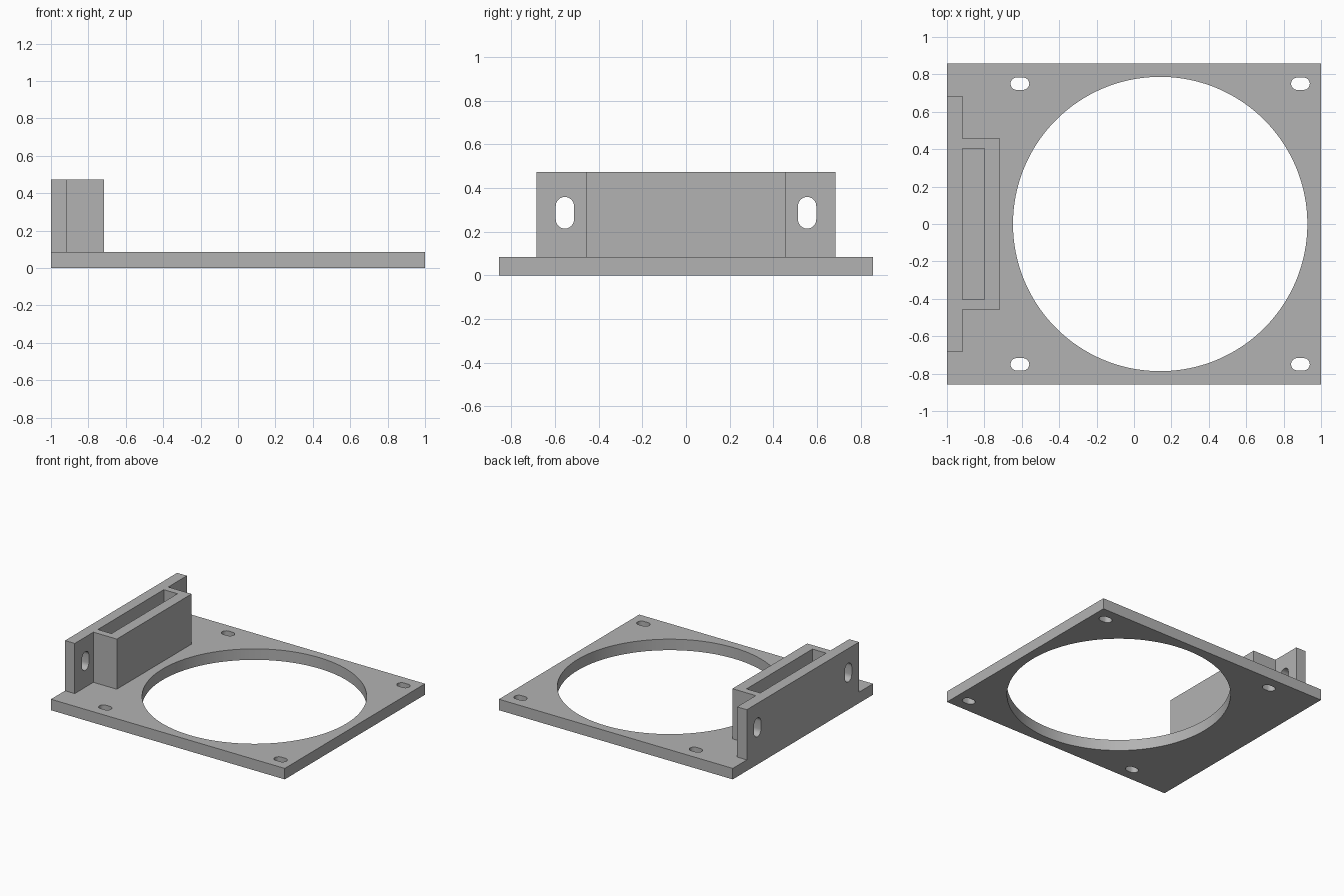
import bpy
import bmesh
from math import cos, sin, pi, radians
from mathutils import Matrix, Vector

cube = bpy.data.objects.get("Cube")
if cube:
    bpy.data.objects.remove(cube, do_unlink=True)

grey = bpy.data.materials.new("plain_grey")
grey.use_nodes = True
colour = (0.45, 0.45, 0.45, 1)
grey.diffuse_color = colour
grey.node_tree.nodes["Principled BSDF"].inputs["Base Color"].default_value = colour


def prism(name, outline, low, high, matrix=Matrix()):
    """Extrude a counter-clockwise outline from low to high, then place it."""
    bm = bmesh.new()
    face = bm.faces.new([bm.verts.new((x, y, low)) for x, y in outline])
    result = bmesh.ops.extrude_face_region(bm, geom=[face])
    top = [v for v in result["geom"] if isinstance(v, bmesh.types.BMVert)]
    bmesh.ops.translate(bm, vec=(0, 0, high - low), verts=top)
    bm.transform(matrix)
    bmesh.ops.recalc_face_normals(bm, faces=bm.faces)
    mesh = bpy.data.meshes.new(name)
    bm.to_mesh(mesh)
    bm.free()
    mesh.materials.append(grey)
    obj = bpy.data.objects.new(name, mesh)
    bpy.context.collection.objects.link(obj)
    return obj


def rectangle(x0, x1, y):
    return [(x0, -y), (x1, -y), (x1, y), (x0, y)]


def circle(cx, radius, count):
    return [(cx + radius * cos(2 * pi * i / count),
             radius * sin(2 * pi * i / count)) for i in range(count)]


def slot(length, width, steps=12):
    """Outline with round ends, long along x."""
    r, points = width / 2, []
    for side, start in ((1, -pi / 2), (-1, pi / 2)):
        for i in range(steps + 1):
            a = start + pi * i / steps
            points.append((side * (length / 2 - r) + r * cos(a), r * sin(a)))
    return points


def cut(obj, cutters):
    """Subtract each cutter and remove it afterwards."""
    bpy.ops.object.select_all(action="DESELECT")
    bpy.context.view_layer.objects.active = obj
    obj.select_set(True)
    for cutter in cutters:
        cutter.hide_render = True
        mod = obj.modifiers.new("cut", "BOOLEAN")
        mod.operation = "DIFFERENCE"
        mod.solver = "EXACT"
        mod.object = cutter
        bpy.ops.object.modifier_apply(modifier=mod.name)
        bpy.data.objects.remove(cutter, do_unlink=True)
    bpy.ops.object.shade_smooth_by_angle(angle=radians(30))


THICK, TOP = 0.085, 0.473

# Base plate with the large opening and four corner slots
plate = prism("base_plate", rectangle(-1, 1, 0.857), 0, THICK)
cutters = [prism("opening_cutter", circle(0.14, 0.787, 128), -0.1, 0.2)]
for x in (-0.61, 0.89):
    for y in (-0.75, 0.75):
        cutters.append(prism("corner_slot_cutter", slot(0.1, 0.066), -0.1, 0.2,
                             Matrix.Translation((x, y, 0))))
cut(plate, cutters)

# Upright holder: mounting flange and housing in one stepped profile
half = [(-1, 0.685), (-0.917, 0.685), (-0.917, 0.457), (-0.717, 0.457)]
outline = half + [(x, -y) for x, y in reversed(half)]
holder = prism("upright_holder", outline, THICK, TOP)

# Open pocket and upright slots through the flange ears
cutters = [prism("pocket_cutter", rectangle(-0.917, -0.8, 0.403), 0, 1)]
upright = Matrix.Rotation(pi / 2, 4, "Y")
for y in (-0.555, 0.555):
    place = Matrix.Translation(Vector((-0.96, y, 0.287))) @ upright
    cutters.append(prism("ear_slot_cutter", slot(0.145, 0.084), -0.1, 0.1, place))
cut(holder, cutters)
